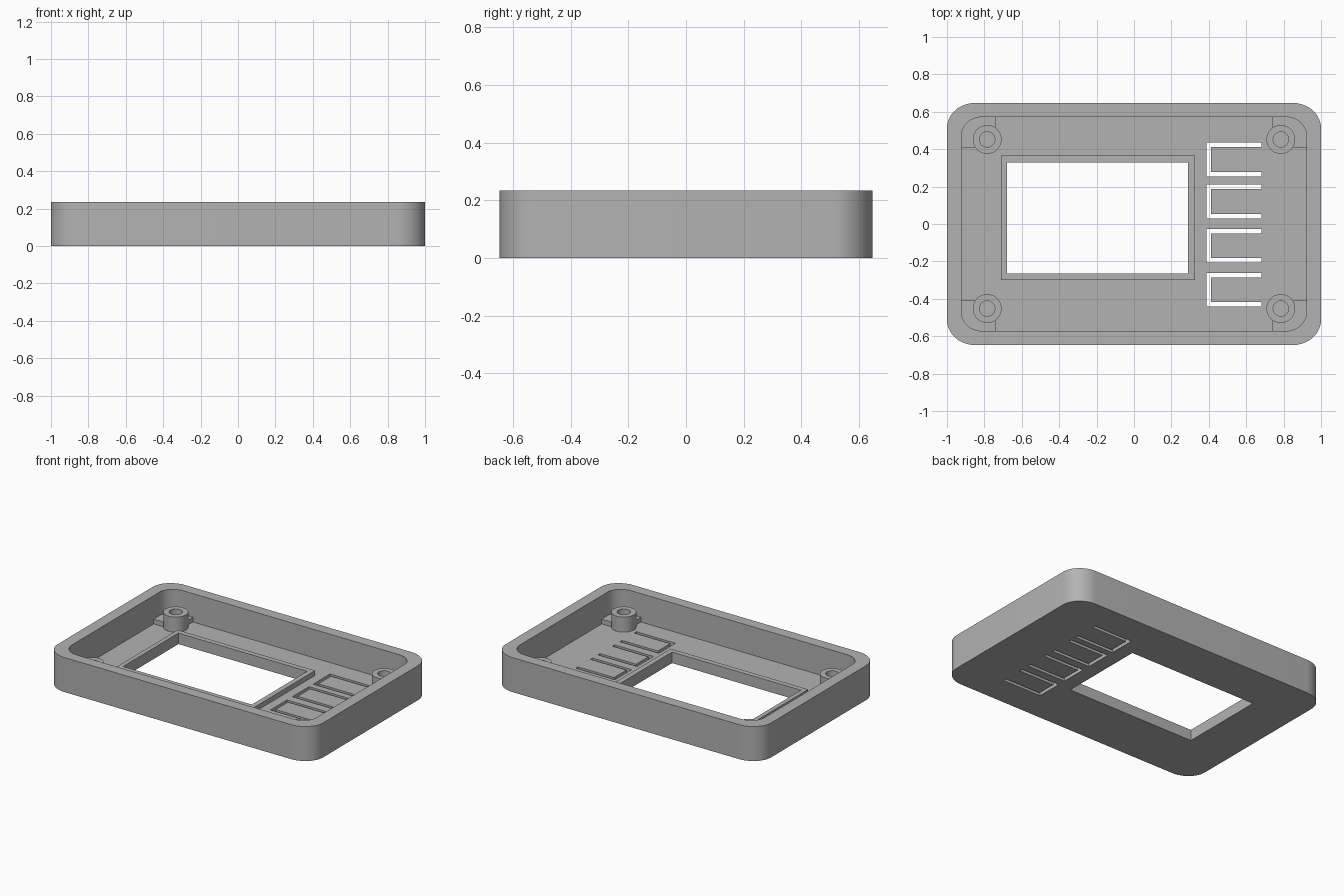
import bpy, bmesh, math

cube = bpy.data.objects.get("Cube")
if cube:
    bpy.data.objects.remove(cube, do_unlink=True)

# Single plastic colour
GREY = (0.45, 0.45, 0.45, 1)
plastic = bpy.data.materials.new("grey plastic")
plastic.use_nodes = True
plastic.diffuse_color = GREY
plastic.node_tree.nodes["Principled BSDF"].inputs["Base Color"].default_value = GREY

HEIGHT, FLOOR, LEDGE, BOSS_TOP = 0.235, 0.042, 0.075, 0.145


def prism(name, outline, z0, z1):
    """Extrude a counter-clockwise outline from z0 to z1."""
    bm = bmesh.new()
    base = bm.faces.new([bm.verts.new((x, y, z0)) for x, y in outline])
    top = bmesh.ops.extrude_face_region(bm, geom=[base], use_keep_orig=True)
    verts = [g for g in top["geom"] if isinstance(g, bmesh.types.BMVert)]
    bmesh.ops.translate(bm, verts=verts, vec=(0, 0, z1 - z0))
    bmesh.ops.recalc_face_normals(bm, faces=bm.faces)
    mesh = bpy.data.meshes.new(name)
    bm.to_mesh(mesh)
    bm.free()
    mesh.materials.append(plastic)
    obj = bpy.data.objects.new(name, mesh)
    bpy.context.collection.objects.link(obj)
    return obj


def rect(x0, x1, y0, y1):
    return [(x0, y0), (x1, y0), (x1, y1), (x0, y1)]


def circle(cx, cy, r, n=40):
    return [(cx + r * math.cos(math.tau * i / n), cy + r * math.sin(math.tau * i / n))
            for i in range(n)]


def rounded(hx, hy, rx, ry, n=12):
    """Rectangle with rounded corners."""
    pts = []
    for q, (sx, sy) in enumerate([(1, 1), (-1, 1), (-1, -1), (1, -1)]):
        for i in range(n + 1):
            a = (q + i / n) * math.pi / 2
            pts.append((sx * (hx - rx) + rx * math.cos(a), sy * (hy - ry) + ry * math.sin(a)))
    return pts


def cut(obj, outline, z0, z1):
    """Subtract a prism and discard the cutter."""
    cutter = prism("cutter", outline, z0, z1)
    cutter.hide_render = True
    mod = obj.modifiers.new("cut", "BOOLEAN")
    mod.operation, mod.solver, mod.object = "DIFFERENCE", "EXACT", cutter
    activate(obj)
    bpy.ops.object.modifier_apply(modifier=mod.name)
    bpy.data.objects.remove(cutter, do_unlink=True)


def activate(obj):
    bpy.ops.object.select_all(action="DESELECT")
    obj.select_set(True)
    bpy.context.view_layer.objects.active = obj


# Open tray
window = rect(-0.68, 0.29, -0.265, 0.33)
tray = prism("tray", rounded(1, 0.647, 0.15, 0.135), 0, HEIGHT)
cut(tray, rounded(0.922, 0.572, 0.11, 0.1), FLOOR, 1)
cut(tray, window, -1, 1)

# C-shaped slots that free the four push buttons
X0, X1, SLOT = 0.388, 0.682, 0.023
for y0, y1 in [(0.254, 0.436), (0.03, 0.21), (-0.205, -0.027), (-0.44, -0.262)]:
    cut(tray, [(X0, y0), (X1, y0), (X1, y0 + SLOT), (X0 + SLOT, y0 + SLOT),
               (X0 + SLOT, y1 - SLOT), (X1, y1 - SLOT), (X1, y1), (X0, y1)], -1, 1)

# Raised lip around the window
lip = prism("window_lip", rect(-0.71, 0.325, -0.3, 0.365), FLOOR - 0.01, LEDGE)
cut(lip, window, -1, 1)
parts = [tray, lip]

# Screw bosses on corner pads
for side, sx in (("left", 1), ("right", -1)):
    for end, sy in (("back", 1), ("front", -1)):
        cx, cy = 0.785 * sx, 0.452 * sy
        xs, ys = sorted((0.74 * sx, 0.95 * sx)), sorted((0.41 * sy, 0.6 * sy))
        pad = prism(f"{end}_{side}_pad", rect(*xs, *ys), FLOOR - 0.01, LEDGE)
        boss = prism(f"{end}_{side}_boss", circle(cx, cy, 0.077), FLOOR - 0.01, BOSS_TOP)
        for part in (pad, boss):
            cut(part, circle(cx, cy, 0.041), FLOOR, 1)
            parts.append(part)

for part in parts:
    activate(part)
    bpy.ops.object.shade_smooth_by_angle(angle=math.radians(30))
